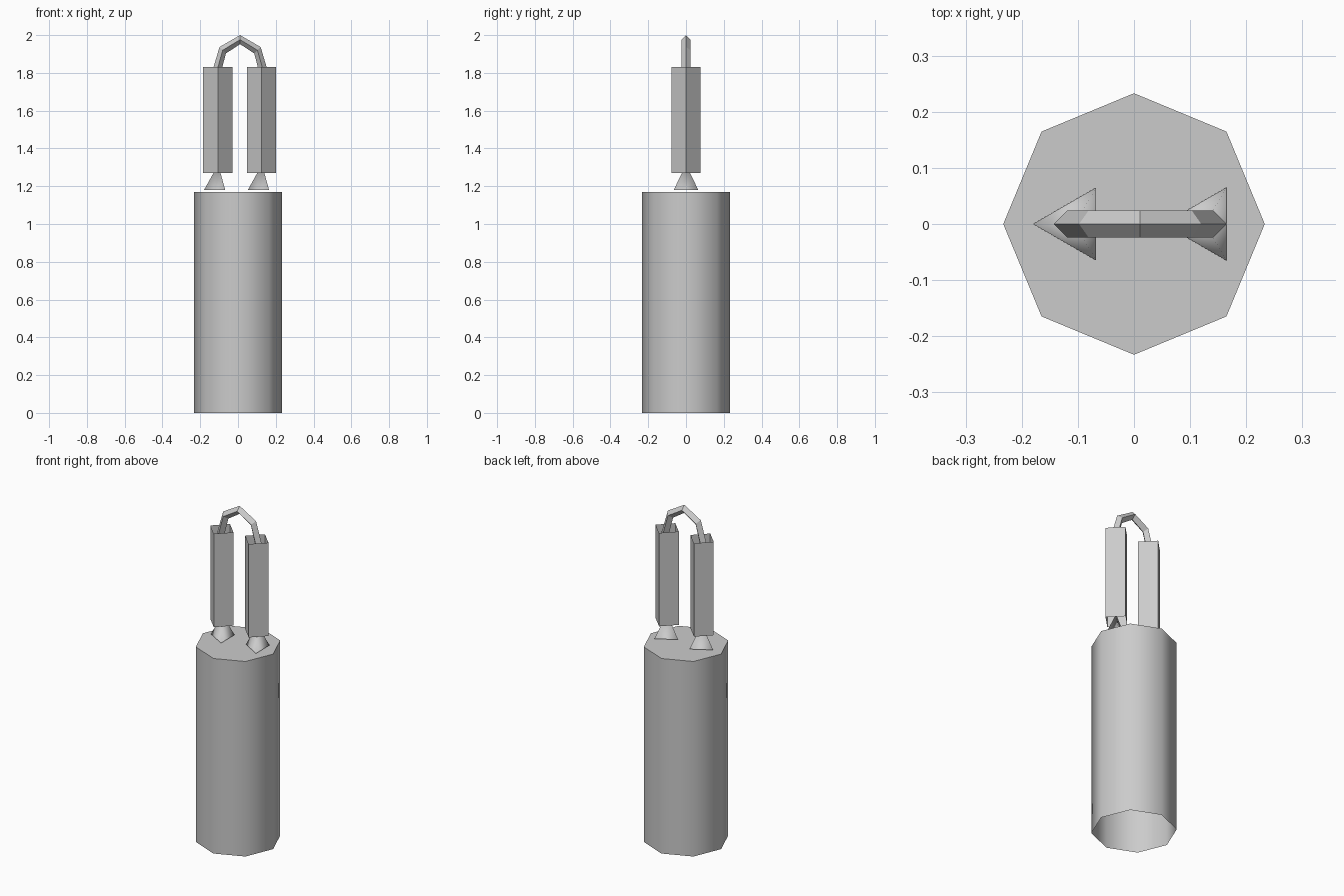
import bpy, bmesh
from math import cos, sin, pi

if "Cube" in bpy.data.objects:
    bpy.data.objects.remove(bpy.data.objects["Cube"])


def ring(bm, n, r, center, start=0.0):
    return [bm.verts.new((center[0] + r * cos(start + 2 * pi * i / n),
                          center[1] + r * sin(start + 2 * pi * i / n),
                          center[2])) for i in range(n)]


def bridge(bm, a, b, smooth=False):
    for i in range(len(a)):
        j = (i + 1) % len(a)
        f = bm.faces.new((a[i], a[j], b[j], b[i]))
        f.smooth = smooth


def finish(bm, name, fix_normals=False):
    if fix_normals:
        bmesh.ops.recalc_face_normals(bm, faces=bm.faces[:])
    mesh = bpy.data.meshes.new(name)
    bm.to_mesh(mesh)
    bm.free()
    obj = bpy.data.objects.new(name, mesh)
    bpy.context.collection.objects.link(obj)
    return obj


# Octagonal body: closed top, open underneath
bm = bmesh.new()
low = ring(bm, 8, 0.233, (0, 0, 0))
high = ring(bm, 8, 0.233, (0, 0, 1.17))
bridge(bm, low, high, smooth=True)
cap = bm.faces.new(high)
for e in cap.edges:
    e.smooth = False
finish(bm, "body")

for side, x in (("left", -0.107), ("right", 0.125)):
    # Open square tube, turned corner-forward
    bm = bmesh.new()
    bridge(bm, ring(bm, 4, 0.077, (x, 0, 1.27)),
           ring(bm, 4, 0.077, (x, 0, 1.83)))
    finish(bm, side + "_tube")

    # Three-sided cone foot with its tip inside the tube
    bm = bmesh.new()
    base = ring(bm, 3, 0.075, (x + 0.002, 0, 1.18), start=pi)
    apex = bm.verts.new((x + 0.002, 0, 1.315))
    for i in range(3):
        f = bm.faces.new((base[i], base[(i + 1) % 3], apex))
        f.smooth = True
    finish(bm, side + "_cone")

# Arched wire joining the tubes: diamond section swept over a half ring
bm = bmesh.new()
sections = []
for k in range(5):
    a = pi * k / 4
    sections.append([bm.verts.new((0.011 + (0.130 + 0.024 * cos(b)) * cos(a),
                                   0.024 * sin(b),
                                   1.785 + (0.191 + 0.024 * cos(b)) * sin(a)))
                     for b in (0, pi / 2, pi, 3 * pi / 2)])
for s, t in zip(sections, sections[1:]):
    bridge(bm, s, t)
finish(bm, "wire_arch", fix_normals=True)
